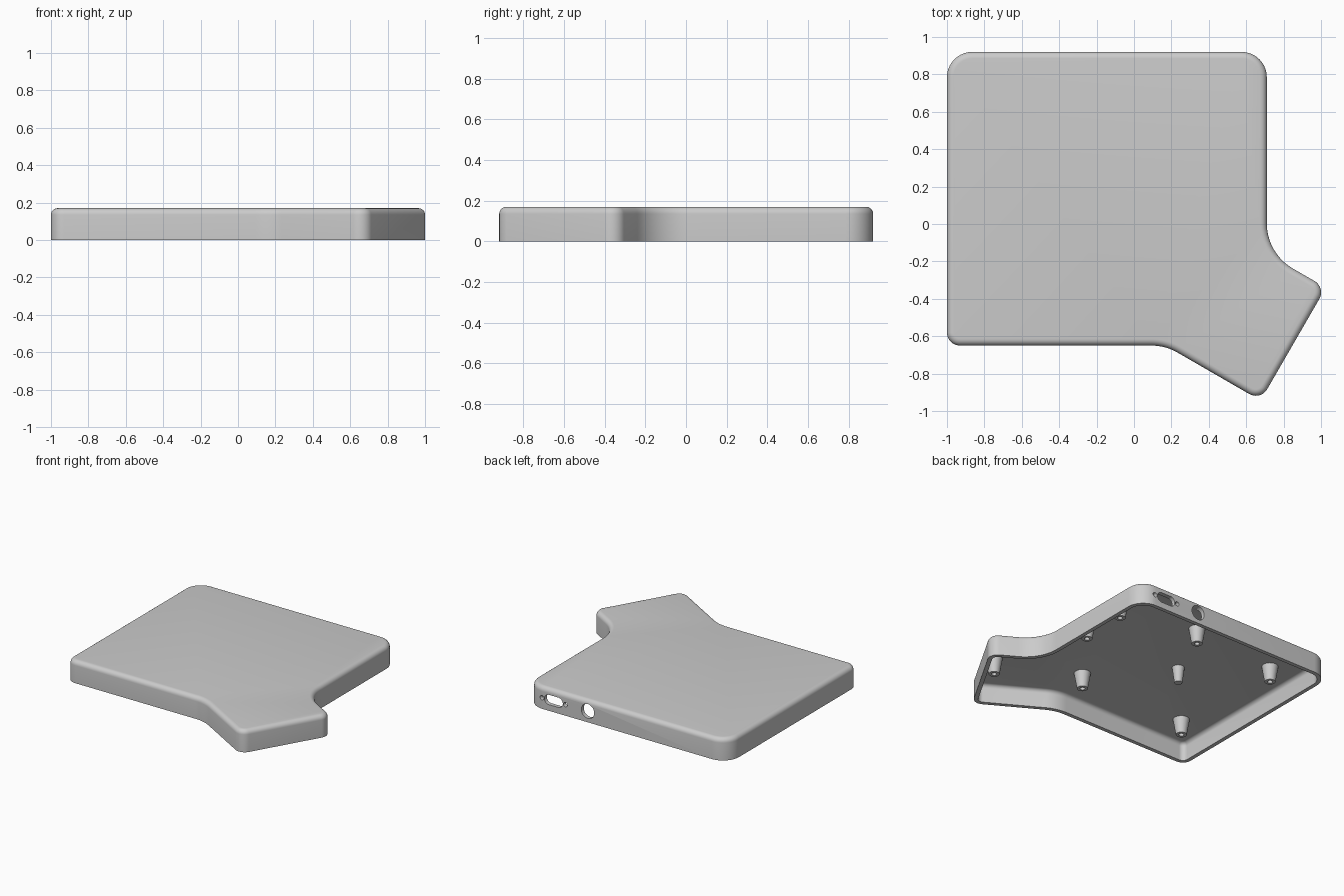
import bpy, bmesh
from math import pi, sin, cos, tan
from mathutils import Vector

cube = bpy.data.objects.get("Cube")
if cube:
    bpy.data.objects.remove(cube, do_unlink=True)

HEIGHT, WALL, ROOF = 0.17, 0.03, 0.14
BACK = 0.92

grey = bpy.data.materials.new("plain grey")
grey.use_nodes = True
colour = (0.6, 0.6, 0.6, 1)
grey.diffuse_color = colour
grey.node_tree.nodes["Principled BSDF"].inputs["Base Color"].default_value = colour

# Outline corners, counter-clockwise: x, y, fillet radius
CORNERS = [(-1, -0.65, 0.07), (0.168, -0.65, 0.28), (0.677, -0.944, 0.07),
           (1.026, -0.34, 0.07), (0.71, -0.158, 0.28),
           (0.71, BACK, 0.135), (-1, BACK, 0.135)]


def outline(inset, z, steps=10):
    """Filleted case outline, moved inwards by inset."""
    ring = []
    for i, (x, y, radius) in enumerate(CORNERS):
        p = Vector((x, y))
        a = (p - Vector(CORNERS[i - 1][:2])).normalized()
        b = (Vector(CORNERS[(i + 1) % len(CORNERS)][:2]) - p).normalized()
        turn = -a.angle_signed(b)
        side = 1 if turn > 0 else -1
        normal = Vector((-a.y, a.x))
        start = p - a * radius * tan(abs(turn) / 2)
        centre = start + normal * side * radius
        r = radius - side * inset
        for k in range(steps + 1):
            t = abs(turn) * k / steps
            q = centre + r * (a * sin(t) - normal * side * cos(t))
            ring.append((q.x, q.y, z))
    return ring


def loft(name, rings):
    """Skin a stack of matching rings and close both ends."""
    bm = bmesh.new()
    loops = [[bm.verts.new(p) for p in ring] for ring in rings]
    n = len(loops[0])
    for low, high in zip(loops, loops[1:]):
        for i in range(n):
            j = (i + 1) % n
            bm.faces.new((low[i], low[j], high[j], high[i]))
    bm.faces.new(loops[0][::-1])
    bm.faces.new(loops[-1])
    bmesh.ops.recalc_face_normals(bm, faces=bm.faces)
    mesh = bpy.data.meshes.new(name)
    bm.to_mesh(mesh)
    bm.free()
    mesh.materials.append(grey)
    obj = bpy.data.objects.new(name, mesh)
    bpy.context.collection.objects.link(obj)
    return obj


def activate(obj):
    bpy.ops.object.select_all(action='DESELECT')
    obj.select_set(True)
    bpy.context.view_layer.objects.active = obj


def smooth(obj):
    activate(obj)
    bpy.ops.object.shade_smooth_by_angle(angle=pi / 6)


def rounded_edge(inset, top, radius, steps=6):
    """Rings of a wall that rolls over into a flat top."""
    rings = [outline(inset, 0)]
    for k in range(steps + 1):
        t = pi / 2 * k / steps
        rings.append(outline(inset + radius * (1 - cos(t)),
                             top - radius + radius * sin(t)))
    return rings


# Hollow case, open underneath
inner = rounded_edge(WALL, ROOF, 0.03)
outer = rounded_edge(0, HEIGHT, 0.035)
case = loft("case_shell", inner[::-1] + outer)


# Openings in the back wall: one slot, two screw holes, one round socket
def slot_ring(x, z, half_width, r, y, steps=32):
    ring = []
    for k in range(steps):
        t = 2 * pi * (k + 0.5) / steps
        shift = half_width - r if cos(t) > 0 else r - half_width
        ring.append((x + shift + r * cos(t), y, z + r * sin(t)))
    return ring


for x, half_width, r in [(0.48, 0.078, 0.038), (0.58, 0.017, 0.017),
                         (0.38, 0.017, 0.017), (0.19, 0.055, 0.055)]:
    cutter = loft("port_cutter", [slot_ring(x, 0.085, half_width, r, y)
                                  for y in (BACK - 0.08, BACK + 0.05)])
    cutter.hide_render = True
    cut = case.modifiers.new("port", 'BOOLEAN')
    cut.operation = 'DIFFERENCE'
    cut.solver = 'EXACT'
    cut.object = cutter
    activate(case)
    bpy.ops.object.modifier_apply(modifier=cut.name)
    bpy.data.objects.remove(cutter, do_unlink=True)
smooth(case)


# Tapered posts hanging from the roof
def post(name, x, y, profile, steps=24):
    rings = [[(x + r * cos(2 * pi * k / steps), y + r * sin(2 * pi * k / steps), z)
              for k in range(steps)] for r, z in profile]
    smooth(loft(name, rings))


SCREW_POST = [(0.06, ROOF + 0.01), (0.038, 0.02), (0.018, 0.02), (0.018, 0.09)]
for x, y in [(-0.01, 0.67), (0.2, -0.32), (-0.74, 0.59), (-0.74, -0.37),
             (0.8, -0.56), (0.62, 0.23), (0.63, 0.6)]:
    post("screw_post", x, y, SCREW_POST)
post("support_pin", -0.26, 0.17, [(0.045, ROOF + 0.01), (0.028, 0.02)])
